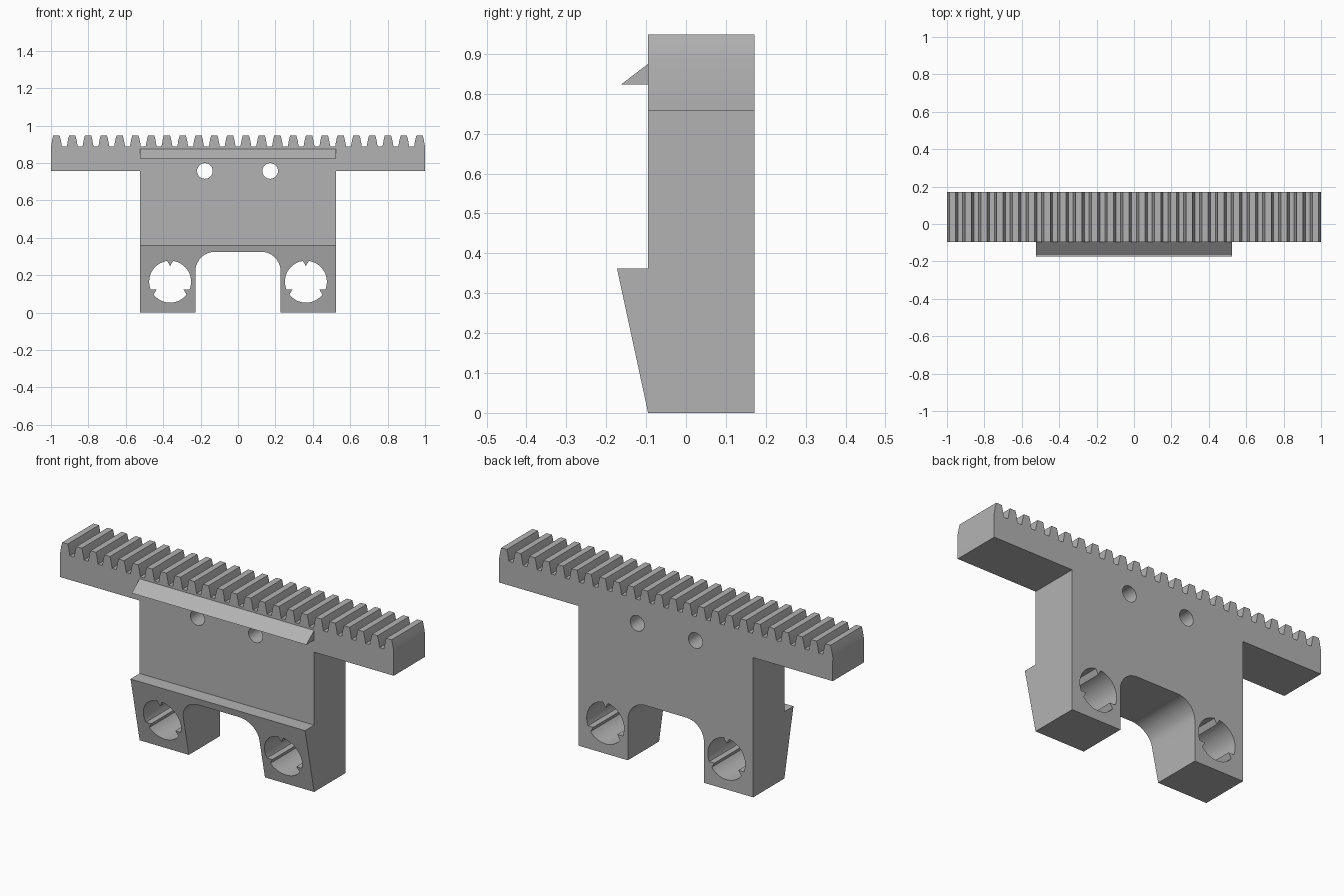
import bpy
import bmesh
from math import sin, cos, pi, radians
from mathutils import Vector

default = bpy.data.objects.get("Cube")
if default:
    bpy.data.objects.remove(default, do_unlink=True)

grey = bpy.data.materials.new("plain grey")
grey.use_nodes = True
colour = (0.45, 0.45, 0.45, 1)
grey.diffuse_color = colour
grey.node_tree.nodes["Principled BSDF"].inputs["Base Color"].default_value = colour

FRONT, BACK = -0.095, 0.172
LIP = -0.173          # front of the lower flange
WIDTH = 0.523         # half width of the carriage
FLANGE_TOP = 0.362


def prism(name, outline, axis, start, end):
    """Extrude a closed 2D outline along y (outline in x, z) or x (outline in y, z)."""
    def place(a, b):
        return Vector((a, start, b)) if axis == "y" else Vector((start, a, b))
    bm = bmesh.new()
    face = bm.faces.new([bm.verts.new(place(a, b)) for a, b in outline])
    new = bmesh.ops.extrude_face_region(bm, geom=[face])["geom"]
    shift = Vector((0, end - start, 0)) if axis == "y" else Vector((end - start, 0, 0))
    bmesh.ops.translate(bm, vec=shift, verts=[v for v in new if isinstance(v, bmesh.types.BMVert)])
    bmesh.ops.recalc_face_normals(bm, faces=bm.faces)
    mesh = bpy.data.meshes.new(name)
    bm.to_mesh(mesh)
    bm.free()
    mesh.materials.append(grey)
    obj = bpy.data.objects.new(name, mesh)
    bpy.context.collection.objects.link(obj)
    return obj


def select(obj):
    bpy.ops.object.select_all(action="DESELECT")
    obj.select_set(True)
    bpy.context.view_layer.objects.active = obj


def cut(obj, cutter):
    cutter.hide_render = True
    mod = obj.modifiers.new("cut", "BOOLEAN")
    mod.operation = "DIFFERENCE"
    mod.solver = "EXACT"
    mod.object = cutter
    select(obj)
    bpy.ops.object.modifier_apply(modifier=mod.name)
    bpy.data.objects.remove(cutter, do_unlink=True)


def circle(cx, cz, radius, steps):
    return [(cx + radius * cos(2 * pi * i / steps), cz + radius * sin(2 * pi * i / steps))
            for i in range(steps)]


def ribbed_circle(cx, cz, radius, rib_depth):
    """Circle with three pointed ribs reaching inwards."""
    half = radians(8)
    points = []
    for rib in (90, 210, 330):
        a = radians(rib)
        points.append((a, radius - rib_depth))
        arc = 2 * pi / 3 - 2 * half
        points += [(a + half + arc * i / 16, radius) for i in range(17)]
    return [(cx + r * cos(a), cz + r * sin(a)) for a, r in points]


# Body outline: rack teeth along the top, legs and arch below
TEETH, PITCH, ROOT, TOP = 24, 0.0844, 0.887, 0.948
flank = [(0.0295, ROOT), (0.0265, 0.903), (0.0225, 0.925), (0.0165, TOP)]
teeth = []
for i in range(TEETH):
    x = (i - (TEETH - 1) / 2) * PITCH
    teeth += [(x - w, z) for w, z in flank]
    teeth += [(x + w, z) for w, z in reversed(flank)]

LEG, ARCH_TOP, RADIUS = 0.228, 0.325, 0.105
arch_half = [(LEG - RADIUS + RADIUS * cos(a), ARCH_TOP - RADIUS + RADIUS * sin(a))
             for a in (pi / 2 * i / 10 for i in range(11))]
lower_right = [(1, 0.757), (WIDTH, 0.757), (WIDTH, 0), (LEG, 0)] + arch_half
lower_left = [(-x, z) for x, z in reversed(lower_right)]
body = prism("rack_carriage", teeth + lower_right + lower_left, "y", -0.2, BACK)

# Front face: flat above, sloping flange below
slope = (FRONT - LIP) / FLANGE_TOP
front_cut = [(-0.4, -0.1), (FRONT + 0.1 * slope, -0.1), (LIP, FLANGE_TOP),
             (FRONT, FLANGE_TOP), (FRONT, 1.1), (-0.4, 1.1)]
cut(body, prism("front_cutter", front_cut, "x", -1.2, 1.2))

# Ribbed bushing holes in the legs and two small screw holes
for side in (-1, 1):
    bore = ribbed_circle(side * 0.363, 0.165, 0.112, 0.029)
    cut(body, prism("bore_cutter", bore, "y", -0.4, 0.4))
for x in (-0.177, 0.172):
    cut(body, prism("screw_cutter", circle(x, 0.757, 0.042, 32), "y", -0.4, 0.4))

# Wedge-shaped ledge below the teeth
ledge = prism("front_ledge", [(FRONT, 0.823), (-0.163, 0.823), (FRONT, 0.875)],
              "x", -WIDTH, WIDTH)

for obj in (body, ledge):
    select(obj)
    bpy.ops.object.shade_smooth_by_angle(angle=radians(25))
